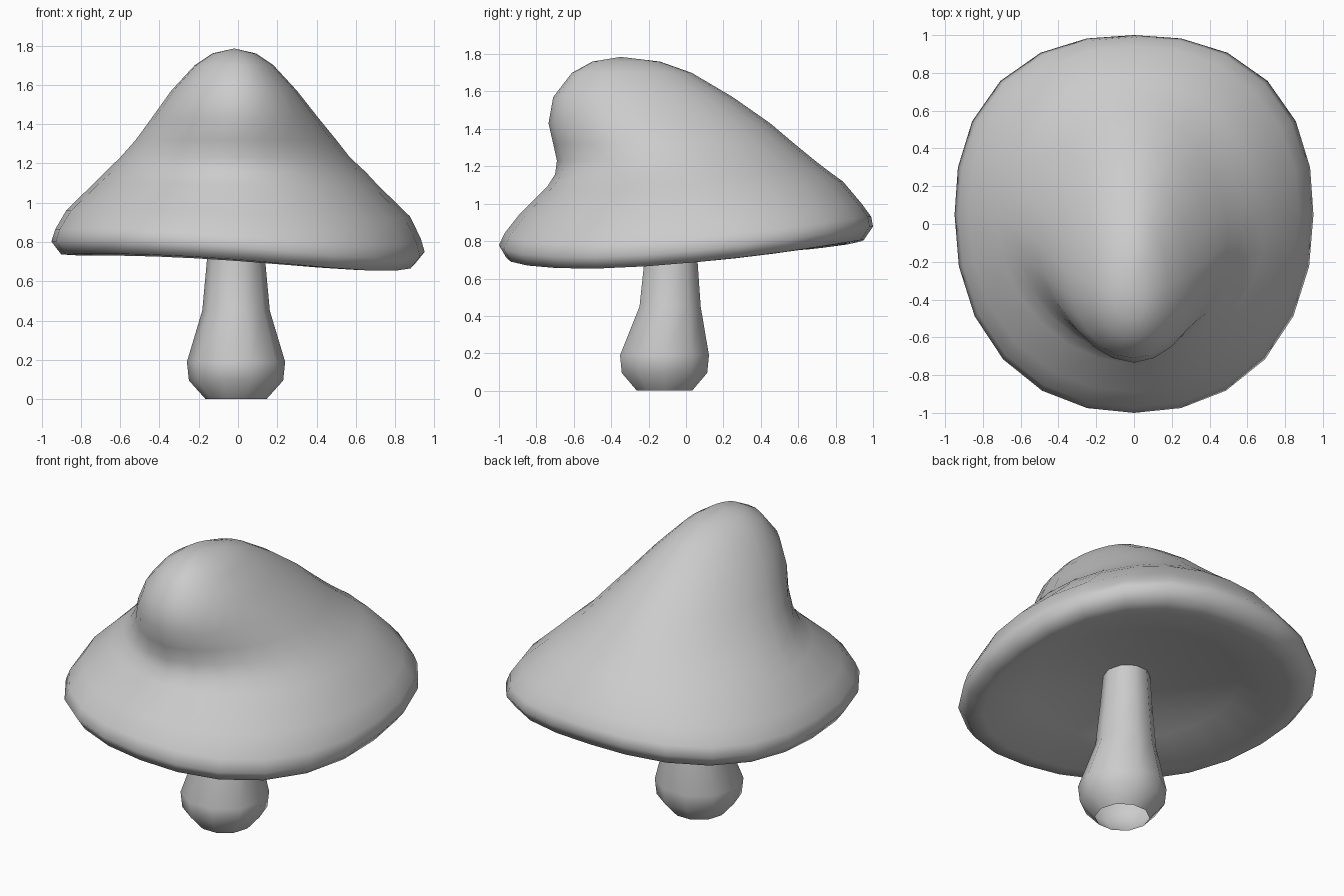
import bpy, bmesh
from math import sin, cos, pi


def loft(name, rings, end_point=None, start_point=None):
    """Skin a stack of equal-length rings, optionally closed to end points."""
    bm = bmesh.new()
    loops = [[bm.verts.new(p) for p in ring] for ring in rings]
    n = len(loops[0])
    for a, b in zip(loops, loops[1:]):
        for i in range(n):
            j = (i + 1) % n
            bm.faces.new((a[i], a[j], b[j], b[i]))
    for loop, point in ((loops[0], start_point), (loops[-1], end_point)):
        if point:
            tip = bm.verts.new(point)
            for i in range(n):
                bm.faces.new((loop[i], loop[(i + 1) % n], tip))
    bmesh.ops.recalc_face_normals(bm, faces=bm.faces)
    for f in bm.faces:
        f.smooth = True
    mesh = bpy.data.meshes.new(name)
    bm.to_mesh(mesh)
    bm.free()
    obj = bpy.data.objects.new(name, mesh)
    bpy.context.collection.objects.link(obj)
    return obj


def cap_ring(z, front, back, mid, left, right, tilt, back_pow, front_pow, sides=24):
    """Egg-shaped slice; tilt bends the brim so it dips at the sides and front right."""
    pts = []
    for i in range(sides):
        t = 2 * pi * i / sides
        c, s = cos(t), sin(t)
        p = back_pow if s > 0 else front_pow
        k = (abs(c) ** p + abs(s) ** p) ** (-1 / p)     # superellipse radius
        x = k * c * (right if c > 0 else -left)
        y = mid + k * s * (back - mid if s > 0 else mid - front)
        dz = 0.05 * y - 0.03 * x - 0.06 * (x * x - 0.3) + 0.05 * x * y
        pts.append((x, y, z + tilt * dz))
    return pts


# Cap: concave underside, rolled brim, then the hump leaning to the front
cap_slices = [
    # z, front, back, mid, left, right, tilt, back power, front power
    (0.88, -0.33, 0.25, -0.05, -0.28, 0.28, 0.3, 2.0, 2.0),
    (0.81, -0.62, 0.60, 0.0, -0.58, 0.58, 0.7, 2.1, 2.1),
    (0.728, -0.86, 0.86, 0.05, -0.81, 0.81, 1.0, 2.3, 2.2),
    (0.74, -0.96, 0.95, 0.05, -0.90, 0.90, 1.0, 2.35, 2.2),
    (0.81, -1.00, 1.00, 0.05, -0.95, 0.95, 1.0, 2.35, 2.2),
    (0.87, -0.97, 0.99, 0.05, -0.93, 0.93, 0.9, 2.3, 2.2),
    (0.96, -0.89, 0.94, 0.05, -0.875, 0.875, 0.6, 2.2, 2.1),
    (1.10, -0.74, 0.84, 0.05, -0.73, 0.71, 0.3, 2.15, 1.95),
    (1.16, -0.70, 0.77, 0.02, -0.67, 0.65, 0.15, 2.1, 1.8),
    (1.23, -0.69, 0.69, -0.03, -0.60, 0.57, 0.0, 2.05, 1.75),
    (1.32, -0.71, 0.58, -0.09, -0.52, 0.50, 0.0, 2.0, 1.75),
    (1.43, -0.735, 0.45, -0.17, -0.44, 0.41, 0.0, 2.0, 1.85),
    (1.57, -0.71, 0.25, -0.26, -0.34, 0.30, 0.0, 2.0, 2.0),
    (1.70, -0.61, 0.03, -0.33, -0.22, 0.18, 0.0, 2.0, 2.0),
    (1.76, -0.50, -0.14, -0.33, -0.13, 0.09, 0.0, 2.0, 2.0),
]
loft("mushroom_cap", [cap_ring(*s) for s in cap_slices],
     end_point=(-0.02, -0.35, 1.785), start_point=(-0.01, -0.08, 0.91))

# Stem: bulbous open-bottomed tube leaning slightly back
stem_profile = [  # z, centre y, radius
    (0.0, -0.115, 0.155), (0.095, -0.115, 0.24), (0.19, -0.115, 0.25),
    (0.45, -0.085, 0.172), (0.72, -0.08, 0.147), (0.94, -0.075, 0.13),
]
SIDES = 10
loft("stem", [[(-0.01 + r * cos(2 * pi * i / SIDES), cy + r * sin(2 * pi * i / SIDES), z)
               for i in range(SIDES)] for z, cy, r in stem_profile])
